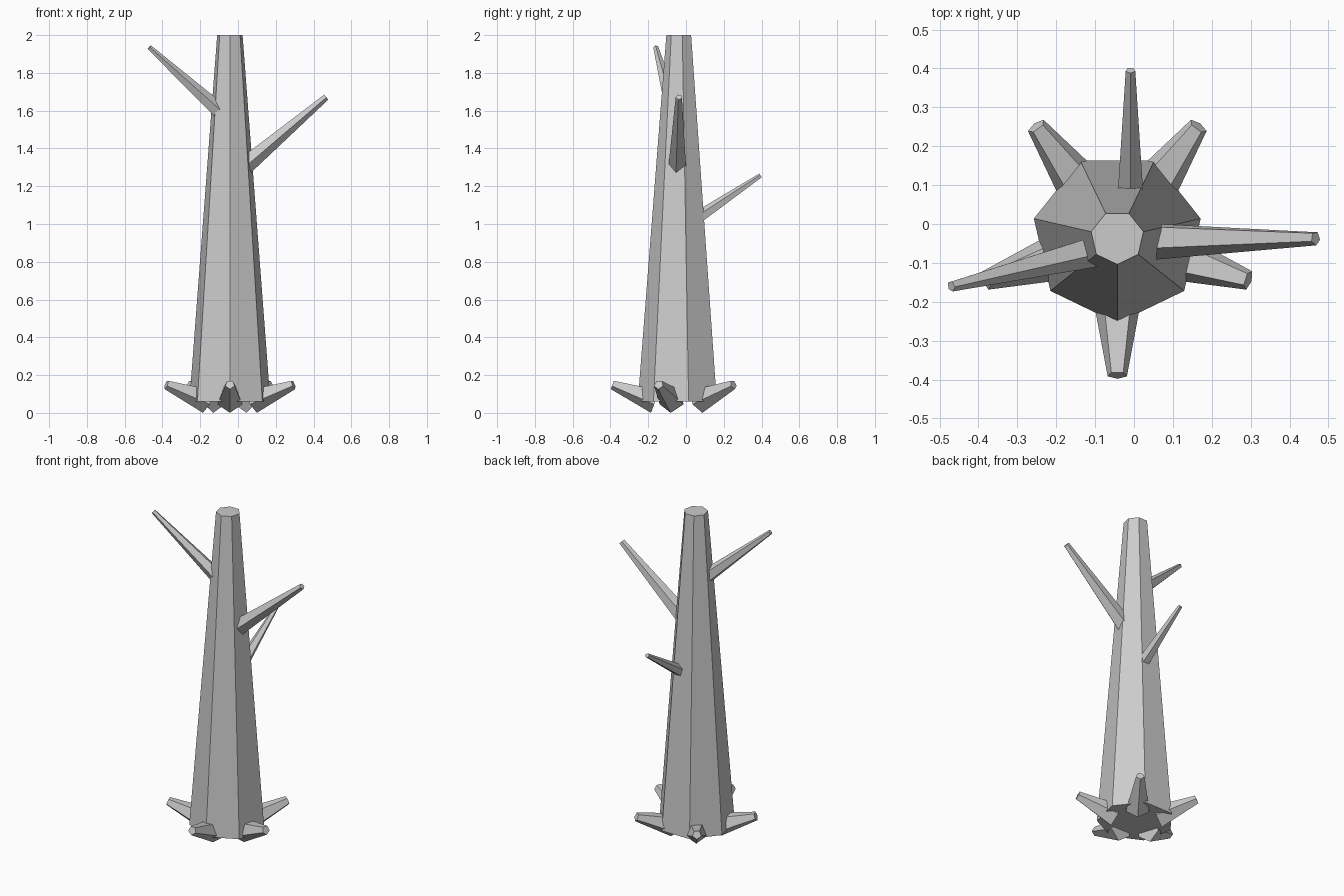
import bpy
import math
from mathutils import Vector, Matrix

cube = bpy.data.objects.get("Cube")
if cube:
    bpy.data.objects.remove(cube, do_unlink=True)

# Single flat bark colour
bark = bpy.data.materials.new("grey_bark")
bark.use_nodes = True
colour = (0.6, 0.6, 0.6, 1.0)
bark.diffuse_color = colour
bark.node_tree.nodes["Principled BSDF"].inputs["Base Color"].default_value = colour

AXIS = Vector((-0.043, -0.035, 0))


def tapered_limb(name, start, end, r_start, r_end, sides=5, roll=0.0):
    """Faceted cone from start to end with one corner facing down, turned by roll."""
    start, end = Vector(start), Vector(end)
    along = (end - start).normalized()
    down = Vector((0, 0, -1)) if abs(along.z) < 0.99 else Vector((0, -1, 0))
    down = (down - along * down.dot(along)).normalized()
    side = along.cross(down)
    verts = []
    for centre, radius in ((start, r_start), (end, r_end)):
        for i in range(sides):
            a = math.radians(roll) + math.tau * i / sides
            verts.append(centre + radius * (math.cos(a) * down + math.sin(a) * side))
    faces = [(i, (i + 1) % sides, sides + (i + 1) % sides, sides + i) for i in range(sides)]
    faces += [tuple(reversed(range(sides))), tuple(range(sides, 2 * sides))]
    mesh = bpy.data.meshes.new(name)
    mesh.from_pydata(verts, [], faces)
    mesh.materials.append(bark)
    obj = bpy.data.objects.new(name, mesh)
    bpy.context.collection.objects.link(obj)
    return obj


# Seven-sided trunk
tapered_limb("trunk", AXIS + Vector((0, 0, 0.06)), AXIS + Vector((0, 0, 2)), 0.22, 0.069, sides=7)

# Five roots spread evenly around the foot
for i in range(5):
    turn = Matrix.Rotation(math.tau * i / 5, 3, "Z")
    tapered_limb(f"root_{i + 1}",
                 AXIS + turn @ Vector((0, -0.126, 0.066)),
                 AXIS + turn @ Vector((0, -0.354, 0.15)), 0.07, 0.026)

# Three bare branches
tapered_limb("left_branch", (0.038, -0.043, 1.31), (0.467, -0.037, 1.672), 0.05, 0.018, roll=-12)
tapered_limb("right_branch", (-0.09, -0.065, 1.59), (-0.47, -0.16, 1.935), 0.044, 0.014, roll=20)
tapered_limb("back_branch", (-0.009, 0.075, 1.04), (-0.009, 0.395, 1.256), 0.035, 0.013, roll=36)
